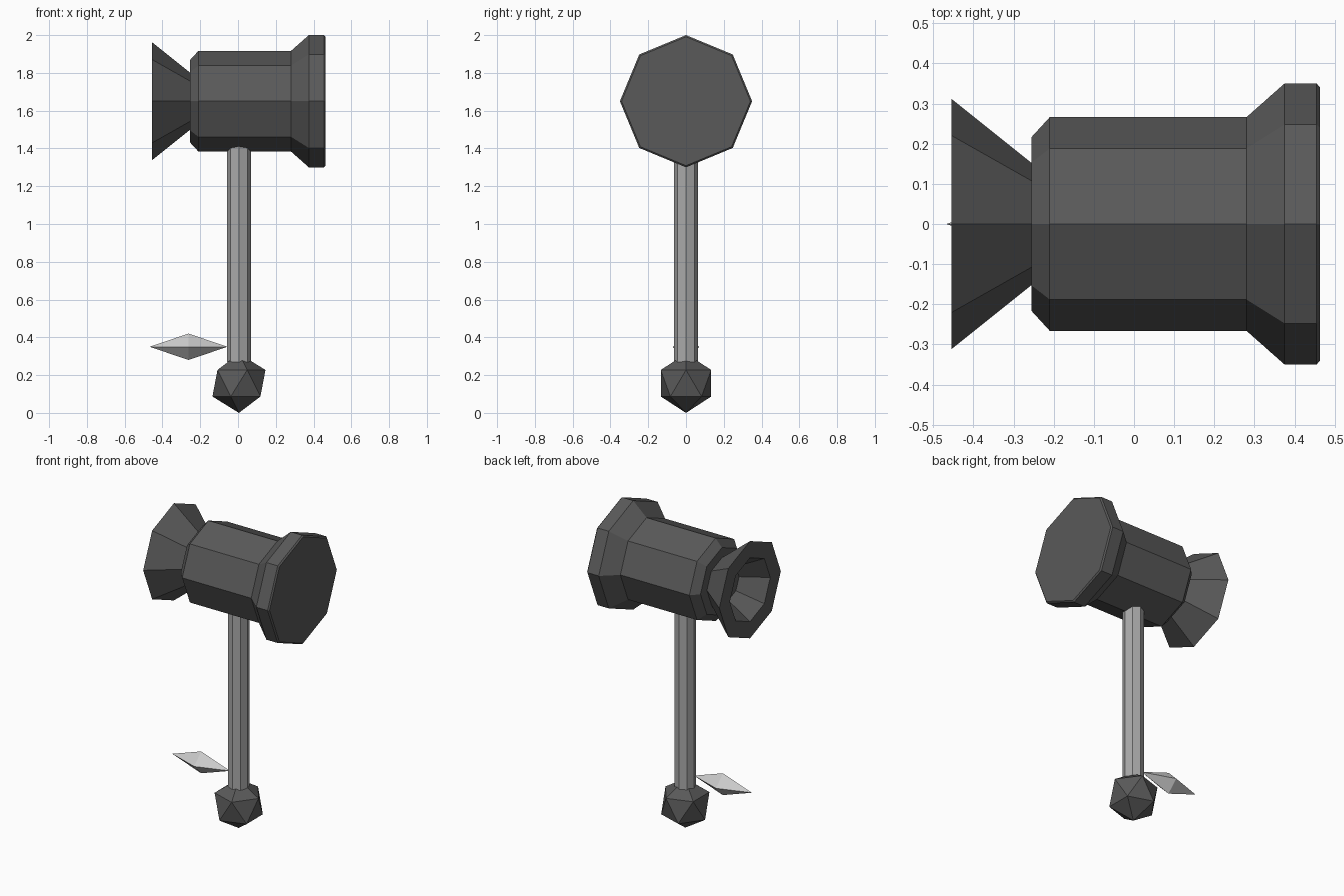
import bpy, bmesh
from math import cos, sin, tau

if "Cube" in bpy.data.objects:
    bpy.data.objects.remove(bpy.data.objects["Cube"])


def grey(name, v):
    m = bpy.data.materials.new(name)
    m.diffuse_color = (v, v, v, 1)
    m.use_nodes = True
    m.node_tree.nodes["Principled BSDF"].inputs["Base Color"].default_value = m.diffuse_color
    return m


def finish(bm, name, mat=None):
    bmesh.ops.recalc_face_normals(bm, faces=bm.faces)
    me = bpy.data.meshes.new(name)
    bm.to_mesh(me)
    bm.free()
    ob = bpy.data.objects.new(name, me)
    bpy.context.collection.objects.link(ob)
    if mat:
        me.materials.append(mat)
    return ob


def lathe_x(name, profile, z, mat, sides=8):
    """Turn (x, radius) points around the x axis at height z, capping both ends."""
    bm = bmesh.new()
    rings = [[bm.verts.new((x, r * cos(tau * i / sides), z + r * sin(tau * i / sides)))
              for i in range(sides)] for x, r in profile]
    for a, b in zip(rings, rings[1:]):
        for i in range(sides):
            j = (i + 1) % sides
            bm.faces.new((a[i], a[j], b[j], b[i]))
    bm.faces.new(rings[0])
    bm.faces.new(rings[-1])
    return finish(bm, name, mat)


dark = grey("dark_metal", 0.1)
mid = grey("handle_grey", 0.4)

# Head: hollow flared horn, barrel and wide striking face
lathe_x("hammer_head", [
    (-0.30, 0.11), (-0.455, 0.205), (-0.455, 0.312), (-0.255, 0.152),
    (-0.255, 0.217), (-0.21, 0.266), (0.28, 0.266),
    (0.375, 0.35), (0.455, 0.35), (0.463, 0.341)], 1.65, dark)

# Handle: octagonal shaft, edges facing the axes
bm = bmesh.new()
bmesh.ops.create_cone(bm, cap_ends=True, segments=8, radius1=0.063, radius2=0.063, depth=1.18)
handle = finish(bm, "handle", mid)
handle.location = (0.005, 0, 0.86)

# Pommel: faceted ball
bm = bmesh.new()
bmesh.ops.create_icosphere(bm, subdivisions=1, radius=0.157)
pommel = finish(bm, "pommel", dark)
pommel.location = (0.005, 0, 0.157)

# Side spike: four-sided double point
spike = lathe_x("side_spike", [(-0.466, 0.0005), (-0.262, 0.07), (-0.058, 0.0005)], 0.35, None, 4)
